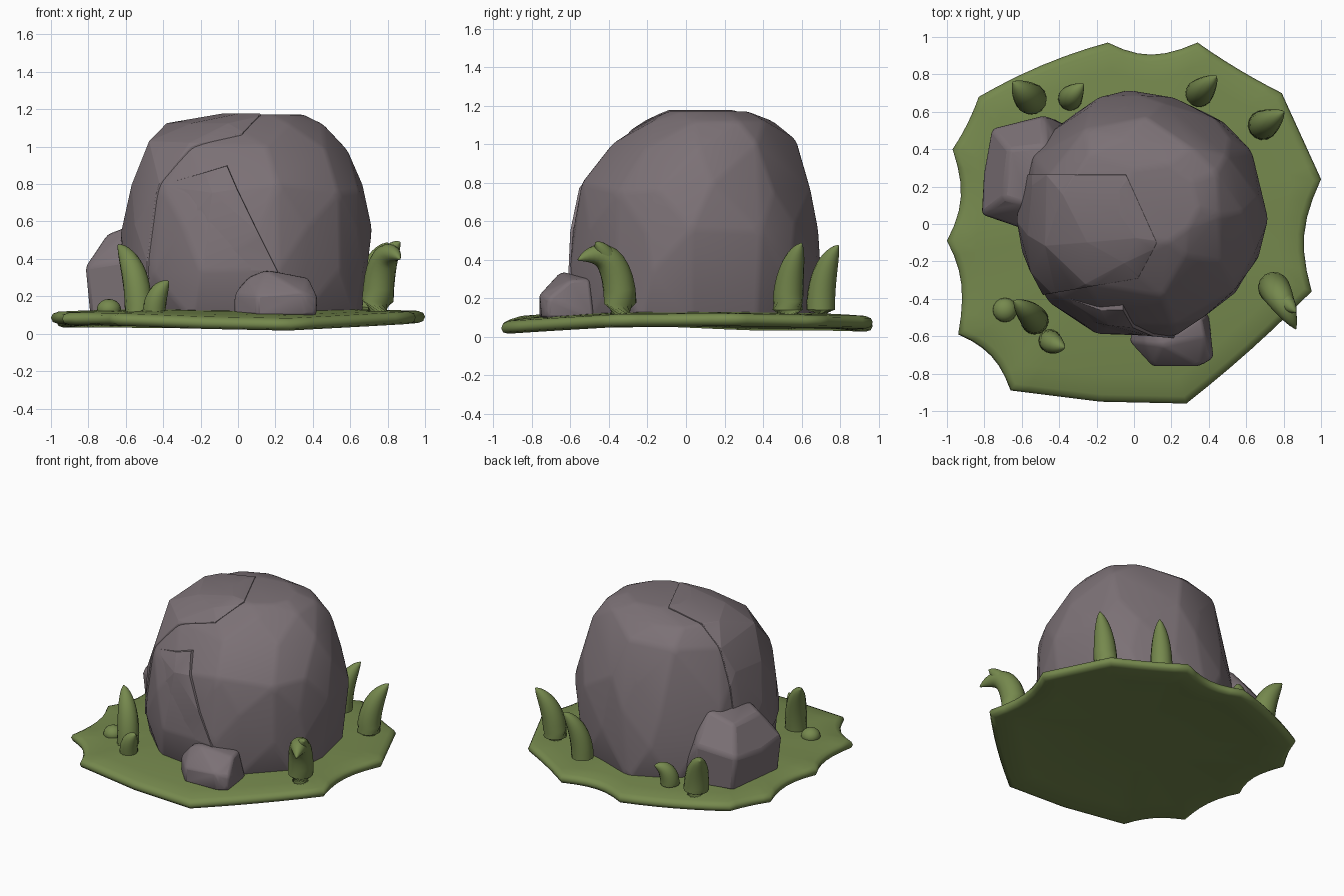
import bpy, bmesh, math, random
from mathutils import Matrix, Vector

random.seed(4)
cube = bpy.data.objects.get("Cube")
if cube:
    bpy.data.objects.remove(cube, do_unlink=True)


def material(name, rgb):
    m = bpy.data.materials.new(name)
    m.use_nodes = True
    m.diffuse_color = (*rgb, 1)
    m.node_tree.nodes["Principled BSDF"].inputs["Base Color"].default_value = (*rgb, 1)
    return m


STONE = material("grey purple stone", (0.20, 0.165, 0.18))
GRASS = material("moss green", (0.18, 0.25, 0.075))


def finish(bm, name, mat, bevel=0.0, angle=35):
    bmesh.ops.recalc_face_normals(bm, faces=bm.faces)
    mesh = bpy.data.meshes.new(name)
    bm.to_mesh(mesh)
    bm.free()
    ob = bpy.data.objects.new(name, mesh)
    bpy.context.collection.objects.link(ob)
    mesh.materials.append(mat)
    bpy.ops.object.select_all(action="DESELECT")
    ob.select_set(True)
    bpy.context.view_layer.objects.active = ob
    if bevel:
        mod = ob.modifiers.new("soft edges", "BEVEL")
        mod.width, mod.segments = bevel, 2
        mod.limit_method = "ANGLE"
        mod.angle_limit = math.radians(8)
    bpy.ops.object.shade_smooth_by_angle(angle=math.radians(angle))


def hull(points):
    bm = bmesh.new()
    for p in points:
        bm.verts.new(p)
    out = bmesh.ops.convex_hull(bm, input=bm.verts)
    loose = {g for g in out["geom_interior"] + out["geom_unused"]
             if isinstance(g, bmesh.types.BMVert)}
    bmesh.ops.delete(bm, geom=list(loose), context="VERTS")
    bmesh.ops.dissolve_limit(bm, angle_limit=math.radians(4),
                             verts=bm.verts, edges=bm.edges)
    return bm


# Boulder: staggered rings given as height, x range, y range
levels = [(0.08, -.60, .67, -.57, .70), (0.35, -.61, .69, -.62, .71),
          (0.57, -.59, .70, -.59, .69), (0.78, -.56, .68, -.56, .65),
          (1.00, -.50, .57, -.38, .57), (1.12, -.36, .47, -.21, .46),
          (1.172, -.08, .34, -.10, .32)]
boulder_points = []
for i, (z, x0, x1, y0, y1) in enumerate(levels):
    count = 12 if i < 4 else 9
    for k in range(count):
        a = math.tau * (k + 0.5 * (i % 2)) / count + random.uniform(-.12, .12)
        s = random.uniform(0.98, 1.045)
        dz = random.uniform(-.03, .03) if 0 < i < 5 else 0
        boulder_points.append(((x0 + x1) / 2 + (x1 - x0) / 2 * s * math.cos(a),
                               (y0 + y1) / 2 + (y1 - y0) / 2 * s * math.sin(a), z + dz))
finish(hull(boulder_points), "boulder", STONE, 0.02)


# Raised slabs: pieces cut from the boulder shape, then grown or tilted about a pivot
def slab(name, cuts, pivot, change):
    bm = hull(boulder_points)
    for co, no in cuts:
        out = bmesh.ops.bisect_plane(bm, geom=bm.verts[:] + bm.edges[:] + bm.faces[:],
                                     plane_co=co, plane_no=no, clear_outer=True)
        rim = [e for e in out["geom_cut"] if isinstance(e, bmesh.types.BMEdge)]
        bmesh.ops.holes_fill(bm, edges=rim)
    pivot = Vector(pivot)
    for v in bm.verts:
        v.co = pivot + change @ (v.co - pivot)
    finish(bm, name, STONE, 0.008)


slab("upper_slab", [((0, .26, 0), (0, 1, 0)), ((.12, -.1, 0), (.91, .41, 0)),
                    ((.12, -.1, 0), (.88, -.47, 0)), ((0, -.29, 0), (.17, -.98, 0)),
                    ((0, 0, .3), (0, 0, -1))], (0, 0, .8), Matrix.Scale(1.016, 3))
slab("front_slab", [((.04, 0, .68), (.89, 0, .45)), ((0, -.25, 0), (0, 1, 0)),
                    ((-.07, 0, .89), (-.3, 0, 1))],
     (-.15, -.56, .6), Matrix.Rotation(math.radians(5), 3, Vector((.67, 0, -.74))))

# Smaller stones leaning on the boulder
side_points = [(-.79, .06, .10), (-.73, .50, .10), (-.45, .57, .10), (-.55, -.03, .10),
               (-.815, .05, .36), (-.76, .51, .35), (-.48, .58, .40), (-.58, -.03, .40),
               (-.70, .14, .53), (-.67, .40, .53), (-.56, .10, .585), (-.48, .42, .59),
               (-.3, .1, .10), (-.3, .5, .10), (-.3, .25, .59), (-.805, .27, .33)]
finish(hull(side_points), "side_stone", STONE, 0.02)
front_points = [(-.02, -.63, .10), (.10, -.76, .10), (.36, -.75, .10), (.42, -.72, .10),
                (-.02, -.63, .21), (.10, -.76, .20), (.35, -.76, .22), (.425, -.71, .20),
                (.06, -.64, .30), (.15, -.65, .34), (.38, -.60, .295), (.36, -.5, .30),
                (.05, -.5, .30), (.40, -.48, .10), (0, -.48, .10)]
finish(hull(front_points), "front_stone", STONE, 0.015)

# Grass mat: tips of the ragged edge (x, y, underside height) and sag to the next tip
tips = [(.34, .97, .04, .01), (.79, .70, .045, 0), (1.0, .24, .055, .065),
        (.95, -.36, .05, -.015), (.28, -.96, .01, 0), (-.18, -.95, .02, 0),
        (-.66, -.89, .04, .05), (-.94, -.59, .045, .05), (-1.0, -.09, .05, .06),
        (-.97, .40, .028, .01), (-.83, .68, .03, -.025), (-.14, .97, .022, .065)]
STEPS = 6
outline = []
for i, (*tip, sag) in enumerate(tips):
    a, b = Vector(tip), Vector(tips[(i + 1) % len(tips)][:3])
    for k in range(STEPS):
        t = k / STEPS
        p = a.lerp(b, t)
        outward = Vector((p.x, p.y, 0)).normalized()
        outline.append(p - outward * sag * 4 * t * (1 - t))

bm = bmesh.new()
rings = []
CENTRE_TOP, THICKNESS = 0.134, 0.066
# each ring: scale, drop below the top surface
for scale, drop in [(.35, 0), (.65, 0), (.85, 0), (.96, 0), (.99, .01), (1, .03),
                    (.99, .054), (.96, THICKNESS), (.80, THICKNESS), (.40, THICKNESS)]:
    ring = []
    for p in outline:
        fall = (CENTRE_TOP - THICKNESS - p.z) * scale ** 3
        ring.append(bm.verts.new((p.x * scale, p.y * scale, CENTRE_TOP - fall - drop)))
    rings.append(ring)
n = len(outline)
for lower, upper in zip(rings, rings[1:]):
    for k in range(n):
        j = (k + 1) % n
        bm.faces.new((lower[k], lower[j], upper[j], upper[k]))
bm.faces.new(rings[0])
bm.faces.new(rings[-1])
finish(bm, "grass_mat", GRASS, angle=60)


# Thick curling grass blades: base, bend, tip, thickness
def blade(name, base, bend, tip, radius):
    base, bend, tip = Vector(base), Vector(bend), Vector(tip)
    bm = bmesh.new()
    previous = None
    steps, sides = 14, 14
    for i in range(steps + 1):
        t = 1 - (1 - i / steps) ** 1.5
        centre = base * (1 - t) ** 2 + bend * 2 * t * (1 - t) + tip * t * t
        along = (bend - base).lerp(tip - bend, t).normalized()
        turn = along.to_track_quat("Z", "Y")
        r = radius * max(0.06, (1 - t ** 2.6) ** 0.7)
        ring = []
        for k in range(sides):
            a = math.tau * k / sides
            ring.append(bm.verts.new(centre + turn @ Vector((math.cos(a), math.sin(a), 0)) * r))
        if previous:
            for k in range(sides):
                j = (k + 1) % sides
                bm.faces.new((previous[k], previous[j], ring[j], ring[k]))
        else:
            bm.faces.new(ring)
        previous = ring
    bm.faces.new(previous)
    finish(bm, name, GRASS, angle=70)


blade("front_right_blade", (-.53, -.52, .09), (-.53, -.50, .36), (-.64, -.41, .475), .075)
blade("front_right_small_blade", (-.45, -.62, .09), (-.45, -.64, .22), (-.37, -.66, .28), .062)
blade("left_blade", (.745, -.34, .09), (.75, -.33, .52), (.865, -.56, .40), .085)
blade("left_blade_fork", (.76, -.36, .28), (.79, -.40, .43), (.865, -.47, .49), .06)
blade("back_left_blade", (.69, .53, .09), (.68, .52, .34), (.80, .60, .485), .08)
blade("back_blade", (.35, .70, .09), (.34, .69, .34), (.44, .79, .475), .075)
blade("back_right_blade", (-.55, .67, .09), (-.55, .66, .30), (-.645, .76, .40), .085)
blade("back_right_small_blade", (-.34, .67, .09), (-.35, .67, .24), (-.27, .75, .26), .065)

# Low grass tuft
bm = bmesh.new()
bmesh.ops.create_uvsphere(bm, u_segments=16, v_segments=10, radius=0.065)
for v in bm.verts:
    v.co.z *= 0.85
    v.co += Vector((-.69, -.46, .13))
finish(bm, "grass_tuft", GRASS, angle=60)
